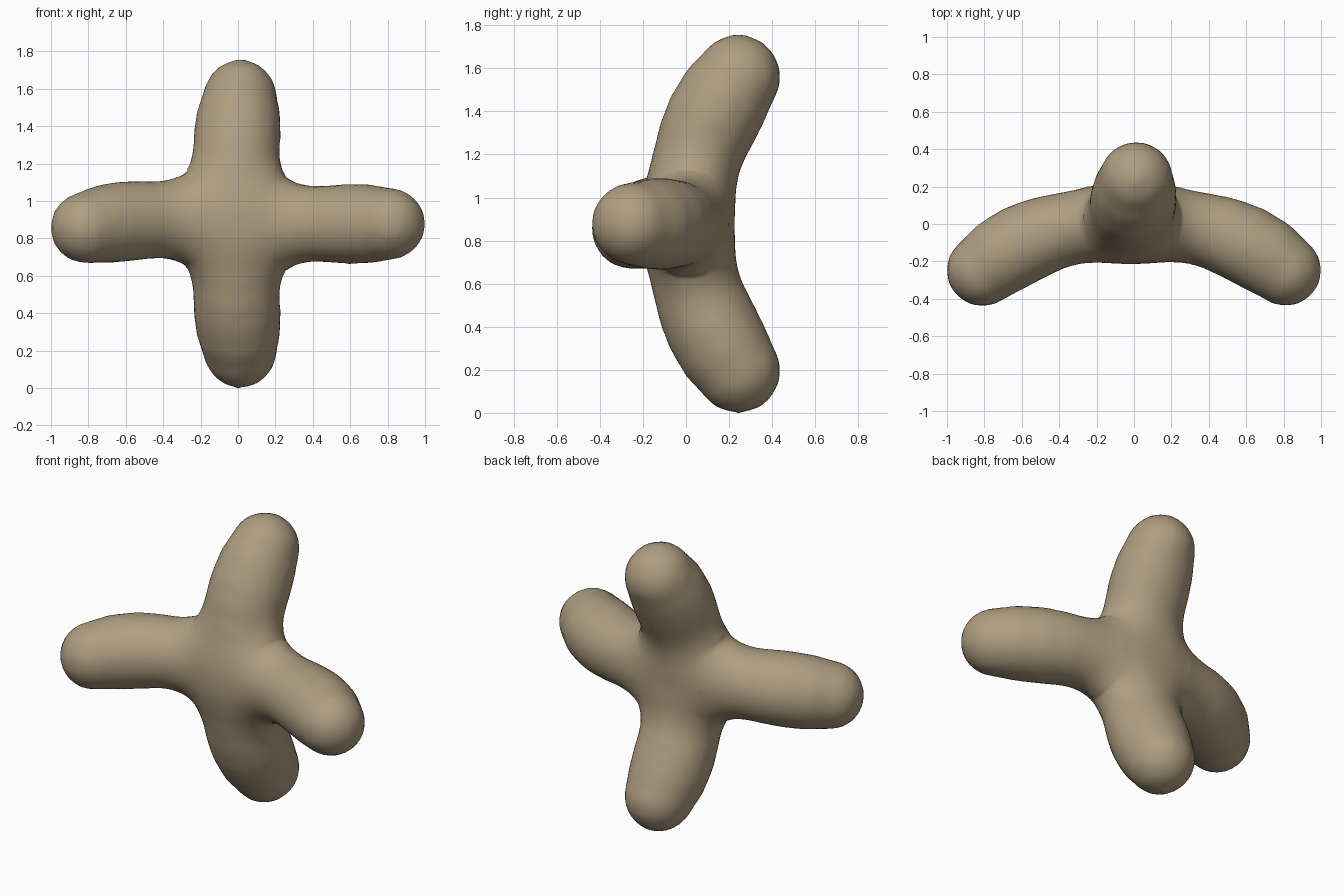
import bpy, bmesh
from mathutils import Vector, Matrix
from mathutils.geometry import interpolate_bezier

if "Cube" in bpy.data.objects:
    bpy.data.objects.remove(bpy.data.objects["Cube"])

CENTRE = Vector((-0.003, 0.005, 0.88))
BLEND = 0.24
# Limb thickness from the body out to the tip
PROFILE = (0.16, 0.173, 0.188, 0.202, 0.214, 0.221, 0.217, 0.198)


def limb(h1, h2, tip, scale):
    """Curved centre line from the body centre to a tip: list of (point, radius)."""
    pts = interpolate_bezier(CENTRE, CENTRE + Vector(h1), CENTRE + Vector(h2), Vector(tip), 8)
    return [(p, r * scale) for p, r in zip(pts, PROFILE)]


# Upright pair bends backwards, sideways pair bends forwards
upright = [limb((-0.015, -0.008, s * 0.2), (-0.01, 0.075, s * 0.46), (0.012, 0.242, 0.878 + s * 0.682), 1)
           for s in (1, -1)]
sideways = [limb((0.3, 0.015, 0), (0.58, -0.06, -0.005), (0.811, -0.248, 0.878), 0.97),
            limb((-0.3, 0.015, 0.03), (-0.58, -0.06, 0.032), (-0.811, -0.248, 0.857), 0.975)]


def distance(p, limbs, squash):
    """Distance to the nearest tapered segment, widened a little in x."""
    best = 9.0
    q = Vector((p.x / squash, p.y, p.z))
    for chain in limbs:
        for (a, ra), (b, rb) in zip(chain, chain[1:]):
            a = Vector((a.x / squash, a.y, a.z))
            ab = Vector((b.x / squash, b.y, b.z)) - a
            t = min(1, max(0, (q - a).dot(ab) / ab.length_squared))
            best = min(best, (q - a - ab * t).length - ra - (rb - ra) * t)
    return best


def blended(p):
    squash = max(0.95, 1.18 - 0.26 * abs(p.z - 0.88))
    a, b = distance(p, upright, squash), distance(p, sideways, 1.0)
    h = max(BLEND - abs(a - b), 0)
    return min(a, b) - h * h / (4 * BLEND)


# Rough body: overlapping balls fused by a voxel remesh
bm = bmesh.new()
for chain in upright + sideways:
    for (a, ra), (b, rb) in zip(chain, chain[1:]):
        for t in (0, 0.5, 1):
            bmesh.ops.create_icosphere(bm, subdivisions=3, radius=ra + (rb - ra) * t,
                                       matrix=Matrix.Translation(a.lerp(b, t)))
mesh = bpy.data.meshes.new("four_limbed_body")
bm.to_mesh(mesh)
bm.free()
body = bpy.data.objects.new("four_limbed_body", mesh)
bpy.context.collection.objects.link(body)
rem = body.modifiers.new("fuse", 'REMESH')
rem.mode = 'VOXEL'
rem.voxel_size = 0.035
bpy.context.view_layer.update()


def relax():
    bmesh.ops.smooth_vert(bm, verts=bm.verts, factor=0.5, use_axis_x=True, use_axis_y=True, use_axis_z=True)


# Relax the fused skin onto the smoothly blended surface
bm = bmesh.new()
bm.from_object(body, bpy.context.evaluated_depsgraph_get())
body.modifiers.clear()
for step in range(6):
    relax()
    bm.normal_update()
    for v in bm.verts:
        v.co -= v.normal * blended(v.co)
for step in range(4):
    relax()
for f in bm.faces:
    f.smooth = True
bm.to_mesh(mesh)
bm.free()

# Soft clay-brown finish
mat = bpy.data.materials.new("clay")
mat.diffuse_color = (0.43, 0.34, 0.22, 1)
mat.use_nodes = True
mat.node_tree.nodes["Principled BSDF"].inputs["Base Color"].default_value = mat.diffuse_color
mesh.materials.clear()
mesh.materials.append(mat)
